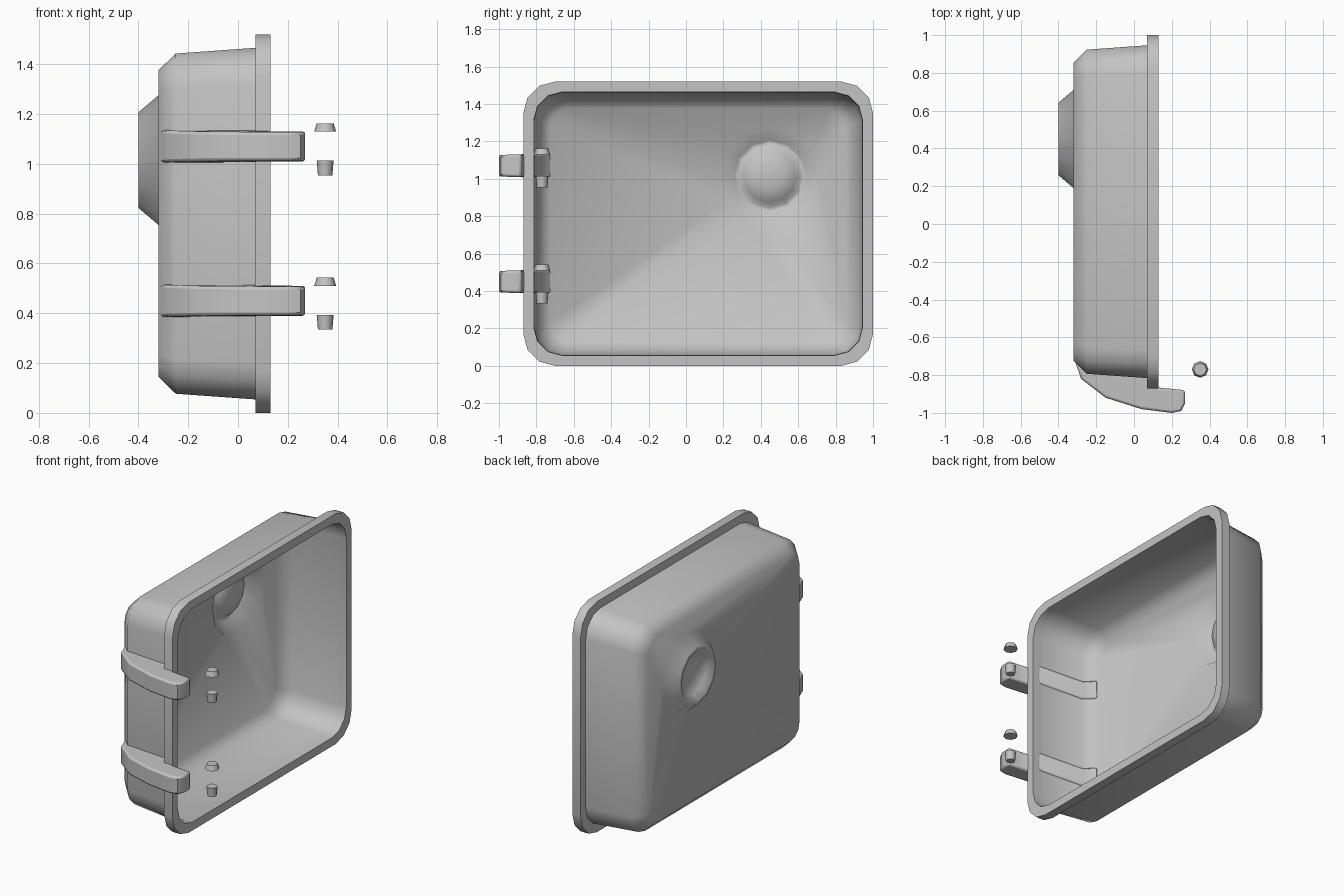
import bpy, bmesh
from math import pi, sin, cos, radians

cube = bpy.data.objects.get("Cube")
if cube:
    bpy.data.objects.remove(cube, do_unlink=True)

GREY = (0.55, 0.55, 0.55, 1)
grey = bpy.data.materials.new("plain_grey")
grey.use_nodes = True
grey.diffuse_color = GREY
grey.node_tree.nodes["Principled BSDF"].inputs["Base Color"].default_value = GREY


def finish(bm, name, angle=60):
    mesh = bpy.data.meshes.new(name)
    bm.to_mesh(mesh)
    bm.free()
    mesh.materials.append(grey)
    obj = bpy.data.objects.new(name, mesh)
    bpy.context.collection.objects.link(obj)
    bpy.ops.object.select_all(action="DESELECT")
    obj.select_set(True)
    bpy.context.view_layer.objects.active = obj
    bpy.ops.object.shade_smooth_by_angle(angle=radians(angle))
    return obj


def rounded_loop(bm, x, inset, radius, steps=3):
    """Rounded rectangle in the yz plane, inset from the flange outline."""
    y0, y1, z0, z1 = -0.87 + inset, 1 - inset, inset, 1.52 - inset
    corners = [(y1, z1, -1, -1), (y0, z1, 1, -1), (y0, z0, 1, 1), (y1, z0, -1, 1)]
    loop = []
    for i, (y, z, sy, sz) in enumerate(corners):
        for k in range(steps + 1):
            a = (i + k / steps) * pi / 2
            loop.append(bm.verts.new((x, y + radius * (sy + cos(a)), z + radius * (sz + sin(a)))))
    return loop


def circle_loop(bm, x, radius, y=0.45, z=1.015, sides=12):
    return [bm.verts.new((x, y + radius * cos(2 * pi * i / sides), z + radius * sin(2 * pi * i / sides)))
            for i in range(sides)]


def skin(bm, loops):
    for a, b in zip(loops, loops[1:]):
        for i in range(len(a)):
            j = (i + 1) % len(a)
            bm.faces.new((a[i], a[j], b[j], b[i]))


def ring_edges(bm, loop):
    return [bm.edges.get((loop[i - 1], loop[i])) for i in range(len(loop))]


# Open tub with its turned-out flange
bm = bmesh.new()
shell = [rounded_loop(bm, *p) for p in [
    (-0.32, 0.145, 0.09), (-0.25, 0.077, 0.14), (0.07, 0.054, 0.15),
    (0.07, 0, 0.17), (0.13, 0, 0.17), (0.13, 0.056, 0.15), (0.07, 0.058, 0.15)]]
skin(bm, shell)

# Round boss on the back wall, closed by a dish curving inward
boss = [circle_loop(bm, *p) for p in [
    (-0.32, 0.26), (-0.40, 0.192), (-0.40, 0.17), (-0.365, 0.14), (-0.345, 0.075)]]
skin(bm, boss)
tip = bm.verts.new((-0.338, 0.45, 1.015))
for i in range(len(boss[-1])):
    bm.faces.new((boss[-1][i - 1], boss[-1][i], tip))
bmesh.ops.triangle_fill(bm, use_beauty=True, edges=ring_edges(bm, shell[0]) + ring_edges(bm, boss[0]))
bmesh.ops.recalc_face_normals(bm, faces=bm.faces)
finish(bm, "door_shell")

# Two curved hinge arms along the front edge
ARM = [(-0.315, -0.72), (-0.28, -0.82), (-0.15, -0.92), (0.04, -0.98), (0.2, -1), (0.25, -0.99),
       (0.27, -0.95), (0.27, -0.88), (0.13, -0.866), (0.08, -0.81), (-0.25, -0.785)]
PIN_X, PIN_Y = 0.35, -0.77
for level, height in (("lower", 0.45), ("upper", 1.07)):
    bm = bmesh.new()
    rings = []
    for side in (-1, 1):
        rings.append([bm.verts.new((x, y, height + side * (0.058 + max(0, y + 0.95) * 0.04))) for x, y in ARM])
    skin(bm, rings)
    for ring in rings:
        bm.faces.new(ring)
    bmesh.ops.recalc_face_normals(bm, faces=bm.faces)
    arm = finish(bm, level + "_hinge_arm", 50)
    bevel = arm.modifiers.new("soft_edges", "BEVEL")
    bevel.width = 0.012
    bevel.segments = 2
    bevel.limit_method = "ANGLE"
    bevel.angle_limit = radians(60)

    # Separate pin pieces: flat cap above, tapered peg below
    for part, low, high, r_low, r_high in (("cap", 0.06, 0.093, 0.044, 0.034),
                                           ("peg", -0.116, -0.056, 0.029, 0.034)):
        bm = bmesh.new()
        bmesh.ops.create_cone(bm, cap_ends=True, segments=8, radius1=r_low, radius2=r_high, depth=high - low)
        bmesh.ops.translate(bm, verts=bm.verts, vec=(PIN_X, PIN_Y, height + (low + high) / 2))
        finish(bm, level + "_hinge_" + part, 50)
